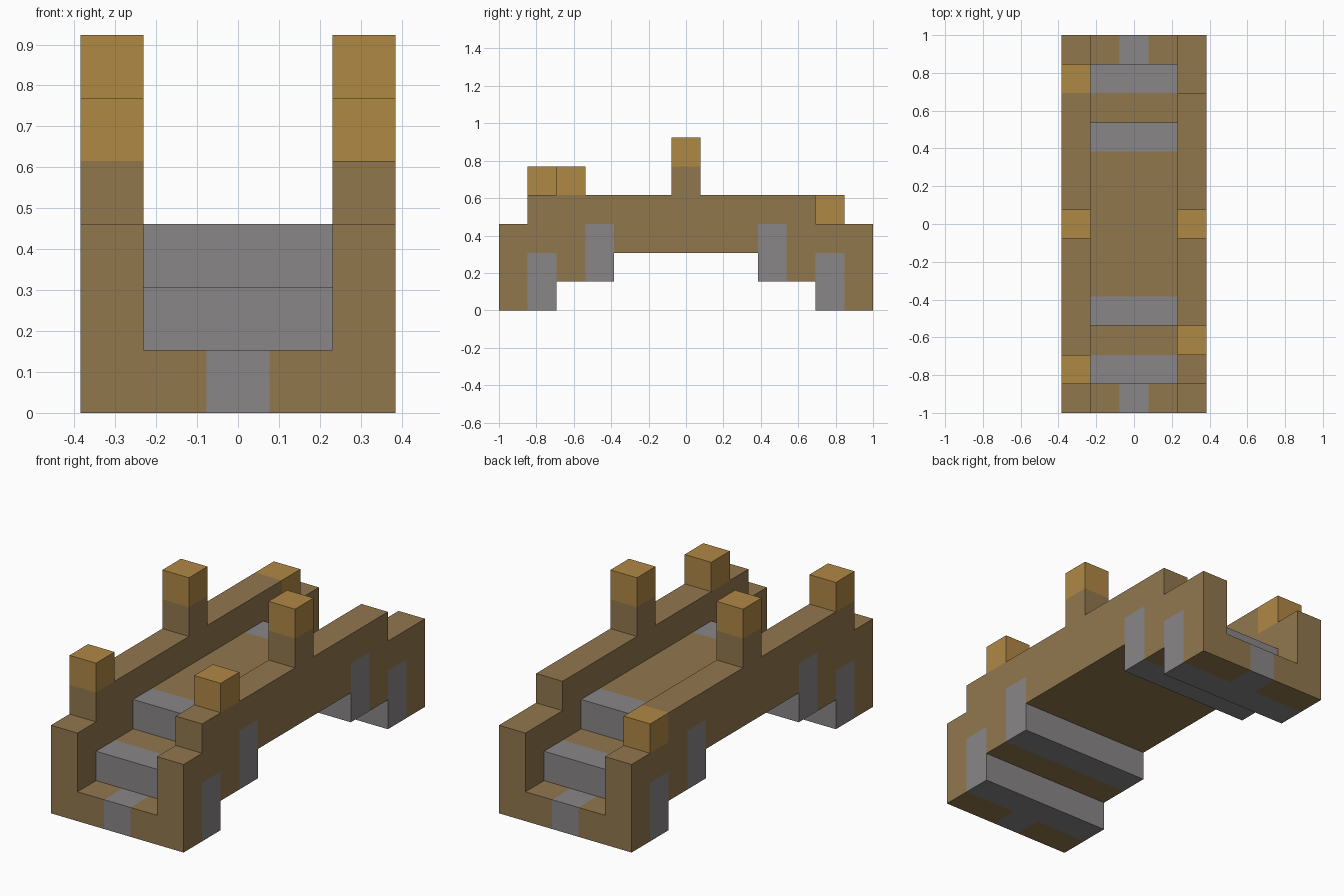
import bpy, bmesh
from mathutils import Vector

cube = bpy.data.objects.get("Cube")
if cube:
    bpy.data.objects.remove(cube, do_unlink=True)

U = 2 / 13  # block size: 5 wide, 13 long, 6 high


def material(name, rgb):
    m = bpy.data.materials.new(name)
    m.use_nodes = True
    m.diffuse_color = (*rgb, 1)
    m.node_tree.nodes["Principled BSDF"].inputs["Base Color"].default_value = (*rgb, 1)
    return m


wood = material("brown_wood", (0.285, 0.185, 0.076))
stone = material("grey_stone", (0.25, 0.238, 0.242))
lamp = material("amber_lamp", (0.434, 0.246, 0.060))

parts = {}  # name -> (material, set of block cells)


def block(name, mat, xs, ys, zs):
    """Add a box of cells, given as inclusive ranges, to a named part."""
    cells = parts.setdefault(name, (mat, set()))[1]
    cells.update((x, y, z) for x in range(xs[0], xs[1] + 1)
                 for y in range(ys[0], ys[1] + 1)
                 for z in range(zs[0], zs[1] + 1))


# Stepped deck, mirrored front to back
block("deck_middle", wood, (-1, 1), (-2, 2), (2, 2))
for s, end in ((-1, "front"), (1, "back")):
    def row(y):
        return (s * y, s * y)
    block(end + "_lower_stone_step", stone, (-2, 2), row(5), (0, 1))
    block(end + "_upper_stone_step", stone, (-2, 2), row(3), (1, 2))
    block(end + "_landing", wood, (-1, 1), row(4), (1, 1))
    block(end + "_threshold_stone", stone, (0, 0), row(6), (0, 0))
    for x in (-1, 1):
        block(end + "_threshold", wood, (x, x), row(6), (0, 0))

# Side walls, each following the arch and stepping down at the ends
for s, side in ((1, "left"), (-1, "right")):
    x = (2 * s, 2 * s)
    name = side + "_wall"
    block(name, wood, x, (-2, 2), (2, 3))
    block(name, wood, x, (0, 0), (4, 4))
    for e in (-1, 1):
        block(name, wood, x, (6 * e, 6 * e), (0, 2))
        block(name, wood, x, (5 * e, 5 * e), (2, 2))
        block(name, wood, x, (4 * e, 4 * e), (1, 3))
        block(name, wood, x, (3 * e, 3 * e), (3, 3))
    block(name, wood, x, (-5, -5), (3, 3))
    block(side + "_middle_lamp", lamp, x, (0, 0), (5, 5))

# Uneven end lamps
block("left_front_lamp", lamp, (2, 2), (-4, -4), (4, 4))
block("right_front_lamp", lamp, (-2, -2), (-5, -5), (4, 4))
block("right_back_lamp", lamp, (-2, -2), (5, 5), (3, 3))

# Build only the outer skin of every part, then merge flat faces
solid = set().union(*(cells for _, cells in parts.values()))
for name, (mat, cells) in parts.items():
    bm = bmesh.new()
    for c in sorted(cells):
        for axis in range(3):
            for sign in (-1, 1):
                n = [0, 0, 0]
                n[axis] = sign
                if tuple(a + b for a, b in zip(c, n)) in solid:
                    continue
                n = Vector(n)
                a = Vector((0, 0, 0))
                a[(axis + 1) % 3] = 1
                b = n.cross(a)
                mid = Vector(c) + Vector((0, 0, 0.5)) + n / 2
                bm.faces.new([bm.verts.new((mid + (a * i + b * j) / 2) * U)
                              for i, j in ((-1, -1), (1, -1), (1, 1), (-1, 1))])
    bmesh.ops.remove_doubles(bm, verts=bm.verts, dist=U / 100)
    bmesh.ops.dissolve_limit(bm, angle_limit=0.01, verts=bm.verts, edges=bm.edges)
    mesh = bpy.data.meshes.new(name)
    bm.to_mesh(mesh)
    bm.free()
    mesh.materials.append(mat)
    bpy.context.collection.objects.link(bpy.data.objects.new(name, mesh))
